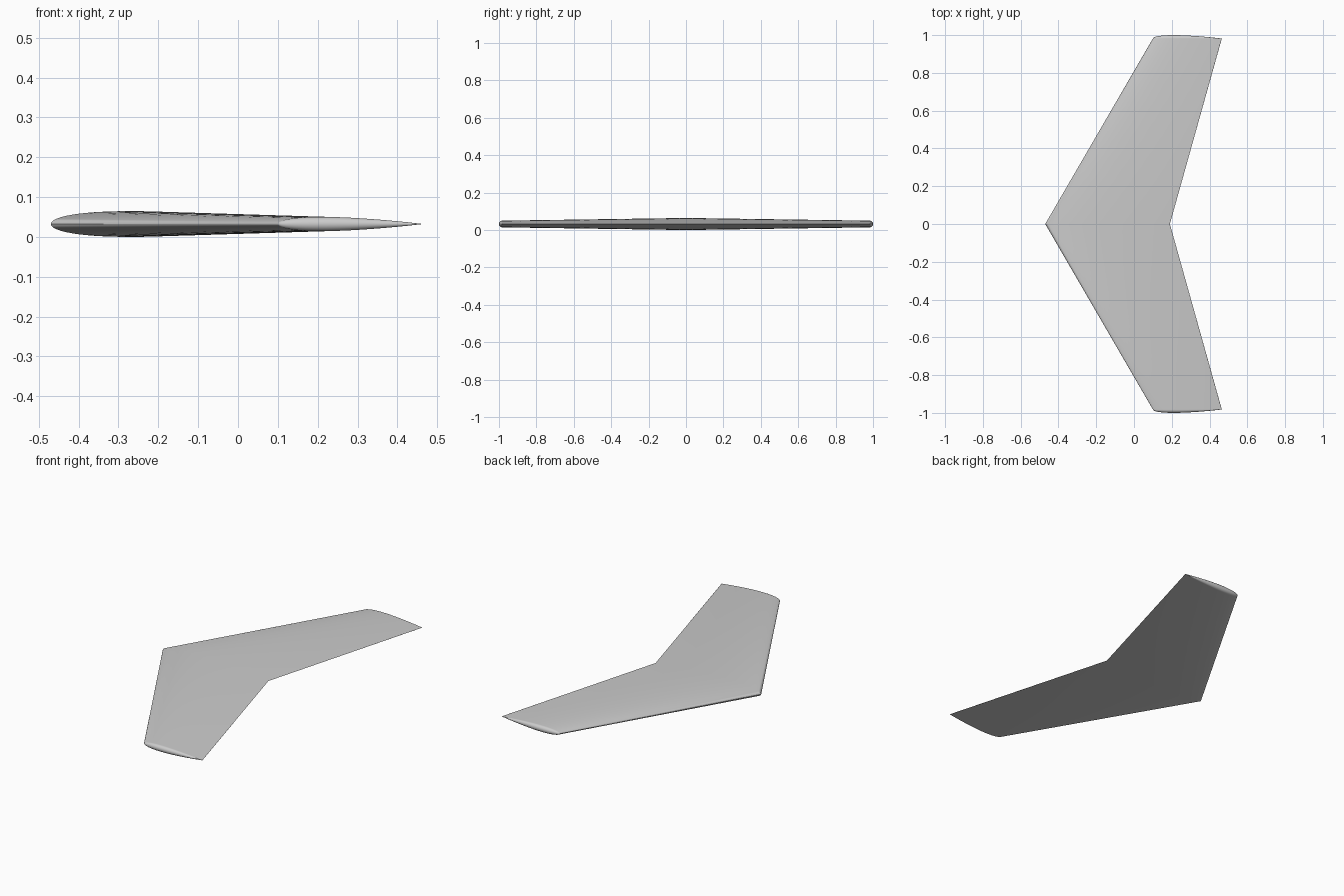
import bpy
import bmesh
import math

cube = bpy.data.objects.get("Cube")
if cube:
    bpy.data.objects.remove(cube, do_unlink=True)

THICKNESS = 0.098
CHORD_STEPS = 32
CAP_STEPS = 8
TIP_Y = 0.982
MID_Z = 0.0325


def half_thickness(u):
    """Symmetric airfoil half thickness at chord fraction u."""
    return 5 * THICKNESS * (0.2969 * math.sqrt(u) - 0.126 * u - 0.3516 * u**2
                            + 0.2843 * u**3 - 0.1036 * u**4)


def section(lead, trail, y, cap_angle=0.0):
    """Closed airfoil loop; cap_angle swings it round the chord line for the tip."""
    chord = trail - lead
    points = []
    for i in range(2 * CHORD_STEPS):
        a = math.pi * i / CHORD_STEPS
        u = (1 + math.cos(a)) / 2
        h = max(half_thickness(u), 0.0) * chord
        side = 1 if i < CHORD_STEPS else -1
        points.append((lead + u * chord,
                       y + h * math.sin(cap_angle),
                       MID_Z + side * h * math.cos(cap_angle)))
    return points


# Root section, tip section, then the rounded tip cap
sections = [section(-0.47, 0.19, 0.0)]
for k in range(CAP_STEPS + 1):
    sections.append(section(0.10, 0.465, TIP_Y, math.pi / 2 * k / CAP_STEPS))

bm = bmesh.new()
rings = [[bm.verts.new(p) for p in ring] for ring in sections]
for r1, r2 in zip(rings, rings[1:]):
    for i in range(len(r1)):
        j = (i + 1) % len(r1)
        bm.faces.new((r1[i], r1[j], r2[j], r2[i]))
bmesh.ops.remove_doubles(bm, verts=bm.verts, dist=0.00002)
bmesh.ops.recalc_face_normals(bm, faces=bm.faces)

mesh = bpy.data.meshes.new("swept_wing")
bm.to_mesh(mesh)
bm.free()
wing = bpy.data.objects.new("swept_wing", mesh)
bpy.context.collection.objects.link(wing)

# Light grey skin
grey = bpy.data.materials.new("light_grey")
grey.use_nodes = True
colour = (0.6, 0.6, 0.6, 1.0)
grey.diffuse_color = colour
grey.node_tree.nodes["Principled BSDF"].inputs["Base Color"].default_value = colour
mesh.materials.append(grey)

# Second half of the wing, with smooth skin and a sharp trailing edge
mirror = wing.modifiers.new("other_half", "MIRROR")
mirror.use_axis = (False, True, False)
mirror.use_clip = True
bpy.context.view_layer.objects.active = wing
wing.select_set(True)
bpy.ops.object.modifier_apply(modifier="other_half")

# Outward normals on the joined skin
bm = bmesh.new()
bm.from_mesh(mesh)
bmesh.ops.recalc_face_normals(bm, faces=bm.faces)
bm.to_mesh(mesh)
bm.free()
bpy.ops.object.shade_smooth_by_angle(angle=math.radians(30))
